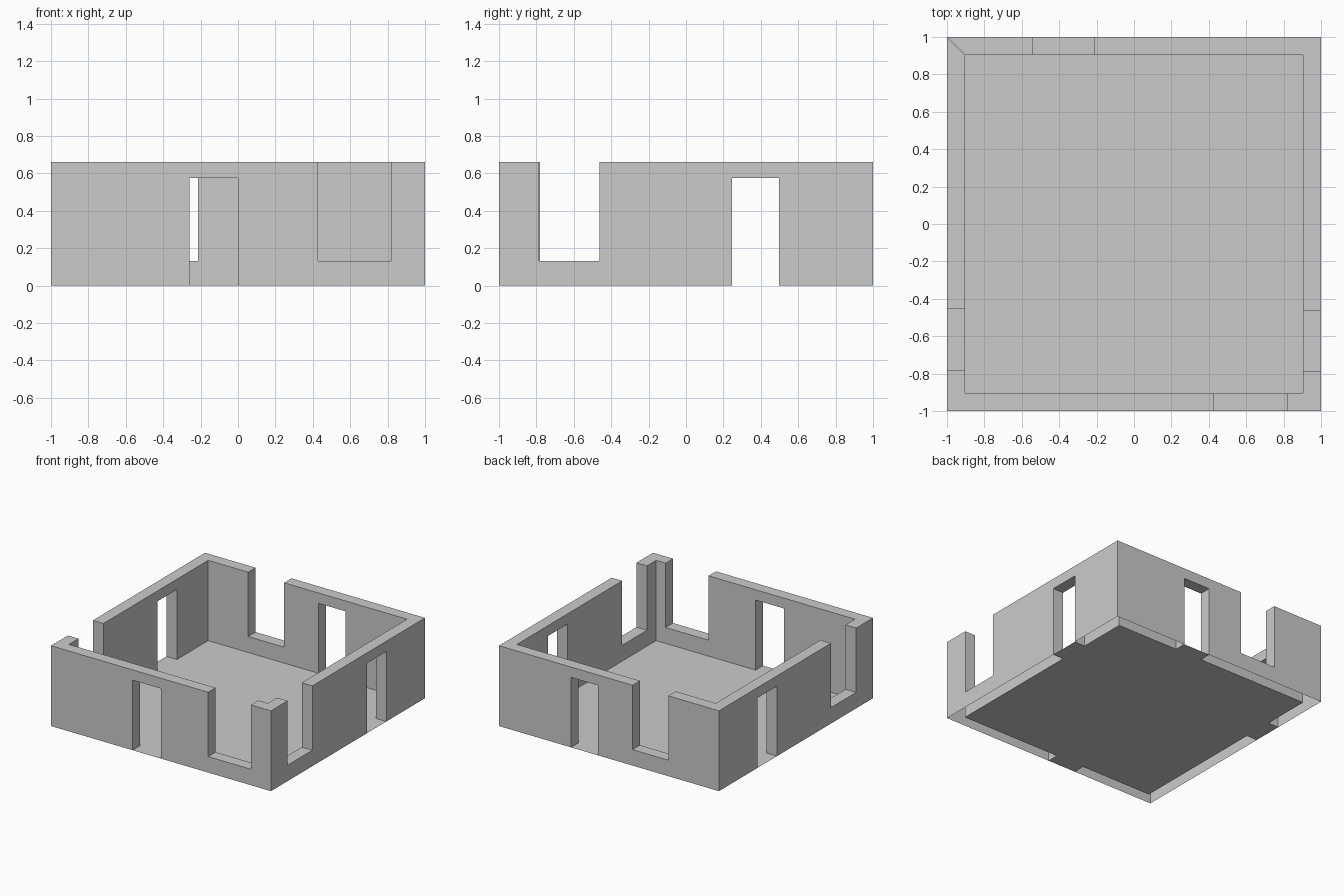
import bpy
import bmesh
from math import pi
from mathutils import Matrix, Vector

if "Cube" in bpy.data.objects:
    bpy.data.objects.remove(bpy.data.objects["Cube"])

HEIGHT, DOOR_TOP, SILL = 0.66, 0.575, 0.131
OUT, INN = 1.0, 0.904

# name, door span, window notch span (along each wall, seen from outside)
WALLS = [
    ("front_wall", (-0.258, 0.0), (0.428, 0.818)),
    ("right_wall", (0.246, 0.498), (-0.785, -0.463)),
    ("back_wall", (-0.345, -0.10), (0.214, 0.54)),
    ("left_wall", (-0.498, -0.246), (0.455, 0.781)),
]


def finish(name, bm):
    mesh = bpy.data.meshes.new(name)
    bm.to_mesh(mesh)
    bm.free()
    obj = bpy.data.objects.new(name, mesh)
    bpy.context.collection.objects.link(obj)
    return obj


def make_wall(name, door, window, rot):
    """Hollow-bottomed wall with mitred ends, a doorway and an open notch."""
    (d0, d1), (w0, w1) = door, window
    outline = [(-OUT, 0), (d0, 0), (d0, DOOR_TOP), (d1, DOOR_TOP), (d1, 0), (OUT, 0),
               (OUT, HEIGHT), (w1, HEIGHT), (w1, SILL), (w0, SILL), (w0, HEIGHT),
               (-OUT, HEIGHT)]
    bm = bmesh.new()
    outer = [bm.verts.new(rot @ Vector((u, -OUT, z))) for u, z in outline]
    inner = [bm.verts.new(rot @ Vector((max(-INN, min(INN, u)), -INN, z)))
             for u, z in outline]
    bm.faces.new(outer)
    bm.faces.new(inner[::-1])
    for i, (u, z) in enumerate(outline):
        j = (i + 1) % len(outline)
        v, w = outline[j]
        underside = z == 0 and w == 0
        corner = abs(u) == OUT and u == v
        if not underside and not corner:
            bm.faces.new((outer[j], outer[i], inner[i], inner[j]))
    return finish(name, bm)


# Walls, collecting the floor outline with its door thresholds
floor_points = []
for k, (name, door, window) in enumerate(WALLS):
    rot = Matrix.Rotation(k * pi / 2, 3, 'Z')
    make_wall(name, door, window, rot)
    d0, d1 = door
    for u, v in [(-INN, -INN), (d0, -INN), (d0, -OUT), (d1, -OUT), (d1, -INN)]:
        floor_points.append(rot @ Vector((u, v, 0)))

# Floor sheet
bm = bmesh.new()
bm.faces.new([bm.verts.new(p) for p in floor_points])
finish("floor", bm)
